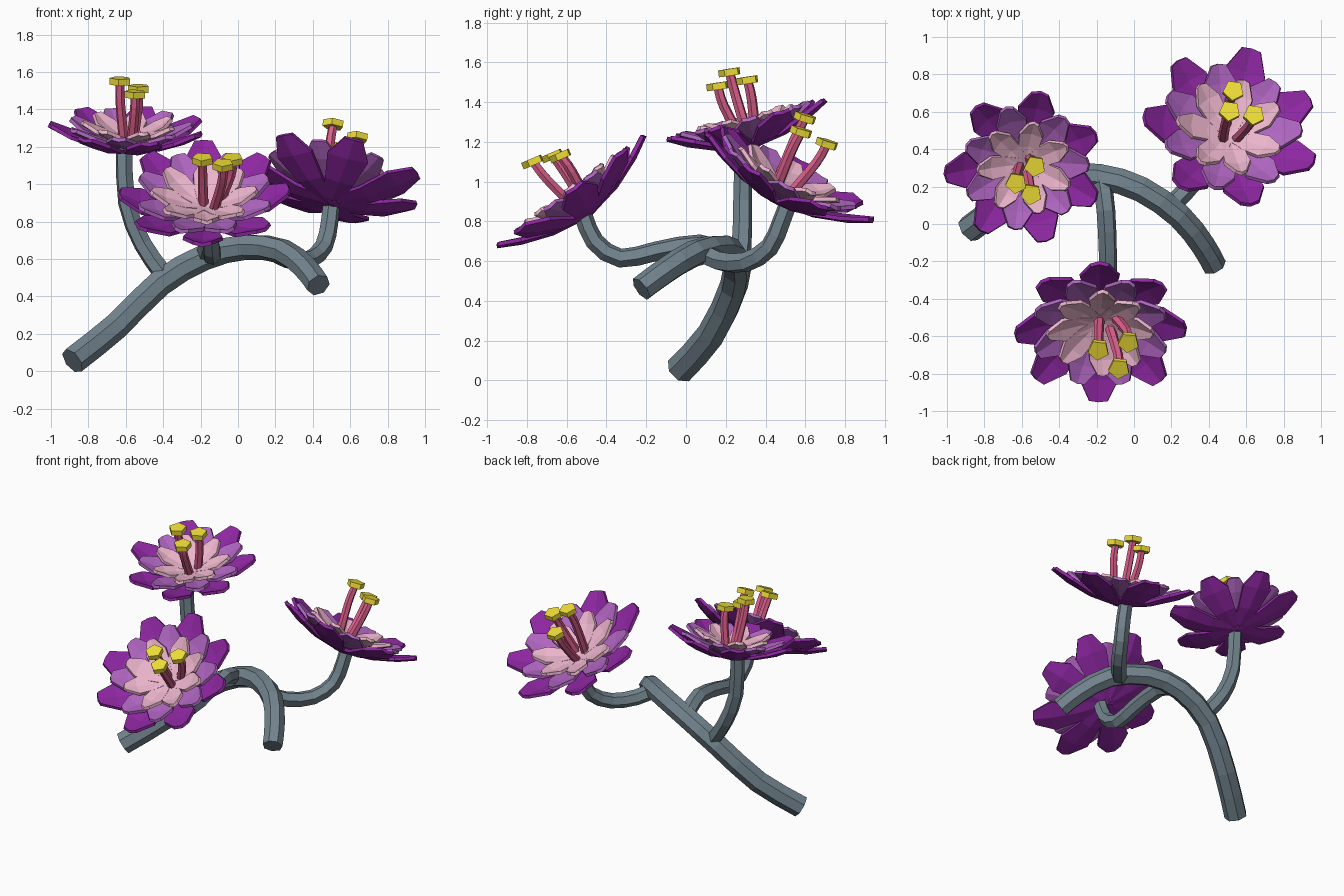
import bpy, bmesh, random
from math import sin, cos, pi, radians
from mathutils import Vector, Matrix

if "Cube" in bpy.data.objects:
    bpy.data.objects.remove(bpy.data.objects["Cube"])

random.seed(4)


def mat(name, r, g, b):
    m = bpy.data.materials.new(name)
    m.diffuse_color = (r, g, b, 1)
    m.use_nodes = True
    m.node_tree.nodes["Principled BSDF"].inputs["Base Color"].default_value = m.diffuse_color
    return m


BARK = mat("bark_grey", 0.17, 0.23, 0.27)
OUTER = mat("deep_purple", 0.27, 0.02, 0.36)
MID = mat("violet", 0.43, 0.13, 0.53)
INNER = mat("pale_pink", 0.84, 0.46, 0.60)
FILAMENT = mat("rose", 0.70, 0.11, 0.25)
ANTHER = mat("yellow", 0.88, 0.74, 0.04)


def finish(bm, name, material):
    bmesh.ops.recalc_face_normals(bm, faces=bm.faces)
    me = bpy.data.meshes.new(name)
    bm.to_mesh(me)
    bm.free()
    me.materials.append(material)
    ob = bpy.data.objects.new(name, me)
    bpy.context.collection.objects.link(ob)
    return ob


def smooth_path(pts, steps):
    # Catmull-Rom through the given points
    p = [Vector(q) for q in pts]
    p = [2 * p[0] - p[1]] + p + [2 * p[-1] - p[-2]]
    out = []
    for i in range(1, len(p) - 2):
        a, b, c, d = p[i - 1:i + 3]
        for k in range(steps):
            t = k / steps
            out.append(0.5 * (2 * b + (c - a) * t + (2 * a - 5 * b + 4 * c - d) * t * t
                              + (3 * b - a - 3 * c + d) * t ** 3))
    return out + [p[-2]]


def add_tube(bm, pts, r0, r1, sides):
    n = len(pts)
    tan = [(pts[min(i + 1, n - 1)] - pts[max(i - 1, 0)]).normalized() for i in range(n)]
    u = tan[0].orthogonal().normalized()
    rings = []
    for i in range(n):
        u = (u - tan[i] * u.dot(tan[i])).normalized()
        v = tan[i].cross(u)
        r = r0 + (r1 - r0) * i / (n - 1)
        rings.append([bm.verts.new(pts[i] + r * (cos(2 * pi * k / sides) * u + sin(2 * pi * k / sides) * v))
                      for k in range(sides)])
    for a, b in zip(rings, rings[1:]):
        for k in range(sides):
            bm.faces.new((a[k], a[(k + 1) % sides], b[(k + 1) % sides], b[k]))
    bm.faces.new(rings[0])
    bm.faces.new(rings[-1])


def tube(name, pts, r0, r1, sides, steps, material):
    bm = bmesh.new()
    add_tube(bm, smooth_path(pts, steps), r0, r1, sides)
    return finish(bm, name, material)


def petal_ring(name, frame, count, offset, profile, lift, material):
    # profile rows: distance from centre, half width, height
    bm = bmesh.new()
    for i in range(count):
        turn = Matrix.Rotation(radians(offset + 360 * i / count + random.uniform(-3, 3)), 4, 'Z')
        s = random.uniform(0.98, 1.02)
        rows = []
        for r, w, z in profile:
            rows.append([bm.verts.new(frame @ turn @ Vector((r * s - abs(e) * 0.012, e * w,
                                                             z * s + lift + abs(e) * w * 0.12)))
                         for e in (-1, 0, 1)])
        for a, b in zip(rows, rows[1:]):
            for k in range(2):
                bm.faces.new((a[k], b[k], b[k + 1], a[k + 1]))
    ob = finish(bm, name, material)
    mod = ob.modifiers.new("thickness", 'SOLIDIFY')
    mod.thickness = 0.02
    mod.offset = 0
    return ob


def scaled(profile, s):
    return [(r * s, w * s, z * s) for r, w, z in profile]


OUT_P = [(0.0, 0.04, -0.005), (0.20, 0.075, 0.03), (0.36, 0.108, 0.09), (0.47, 0.05, 0.15)]
MID_P = [(0.0, 0.035, 0.0), (0.16, 0.07, 0.03), (0.28, 0.09, 0.075), (0.375, 0.04, 0.125)]
IN_P = [(0.0, 0.03, 0.0), (0.12, 0.06, 0.03), (0.21, 0.07, 0.065), (0.285, 0.03, 0.11)]


def flower(name, centre, normal, scale, count, offset, anthers):
    c, n = Vector(centre), Vector(normal).normalized()
    frame = Matrix.Translation(c) @ Vector((0, 0, 1)).rotation_difference(n).to_matrix().to_4x4()
    half = 180 / count
    petal_ring(name + "_outer_petals", frame, count, offset, scaled(OUT_P, scale), 0.0, OUTER)
    petal_ring(name + "_middle_petals", frame, count, offset + half, scaled(MID_P, scale), 0.025, MID)
    petal_ring(name + "_inner_petals", frame, count, offset, scaled(IN_P, scale), 0.05, INNER)
    # Three bent filaments with five-sided anthers
    fil, ant = bmesh.new(), bmesh.new()
    for a in anthers:
        top = Vector(a)
        up = (top - c).dot(n)
        side = top - c - n * up
        base = c + n * 0.03 + side * 0.45
        bend = c + n * up * 0.7 + side * 0.95
        add_tube(fil, smooth_path([base, bend, top], 3), 0.028, 0.024, 6)
        d = (n + Vector((0, 0, 0.6))).normalized()
        add_tube(ant, [top - d * 0.017, top + d * 0.018], 0.058, 0.058, 5)
    finish(fil, name + "_filaments", FILAMENT)
    finish(ant, name + "_anthers", ANTHER)


# Main branch
tube("main_branch", [(-0.885, -0.03, 0.055), (-0.66, 0.13, 0.235), (-0.42, 0.24, 0.47), (-0.18, 0.25, 0.61),
                     (0.04, 0.185, 0.665), (0.24, 0.045, 0.64), (0.365, -0.11, 0.545), (0.43, -0.225, 0.46)],
     0.075, 0.066, 7, 2, BARK)

# Flower stems
tube("left_stem", [(-0.40, 0.25, 0.52), (-0.51, 0.28, 0.68), (-0.595, 0.285, 0.90), (-0.61, 0.29, 1.19)],
     0.053, 0.046, 6, 2, BARK)
tube("front_stem", [(-0.17, 0.22, 0.63), (-0.15, 0.07, 0.685), (-0.14, -0.15, 0.65), (-0.14, -0.33, 0.615),
                    (-0.145, -0.46, 0.70), (-0.15, -0.52, 0.84)], 0.053, 0.046, 6, 2, BARK)
tube("right_stem", [(0.18, 0.08, 0.65), (0.27, 0.17, 0.60), (0.38, 0.30, 0.595), (0.46, 0.42, 0.67),
                    (0.49, 0.48, 0.80), (0.50, 0.52, 0.91)], 0.053, 0.046, 6, 2, BARK)

# Flowers
flower("left_flower", (-0.585, 0.335, 1.18), (0.02, -0.24, 0.97), 0.91, 7, 28,
       [(-0.53, 0.31, 1.51), (-0.63, 0.22, 1.55), (-0.55, 0.16, 1.48)])
flower("front_flower", (-0.18, -0.49, 0.835), (0.0, -0.60, 0.80), 0.99, 8, 90,
       [(-0.19, -0.67, 1.13), (-0.03, -0.63, 1.13), (-0.08, -0.77, 1.10)])
flower("right_flower", (0.495, 0.45, 0.905), (0.17, 0.46, 0.87), 1.03, 7, 24,
       [(0.53, 0.71, 1.19), (0.51, 0.60, 1.32), (0.64, 0.58, 1.25)])
